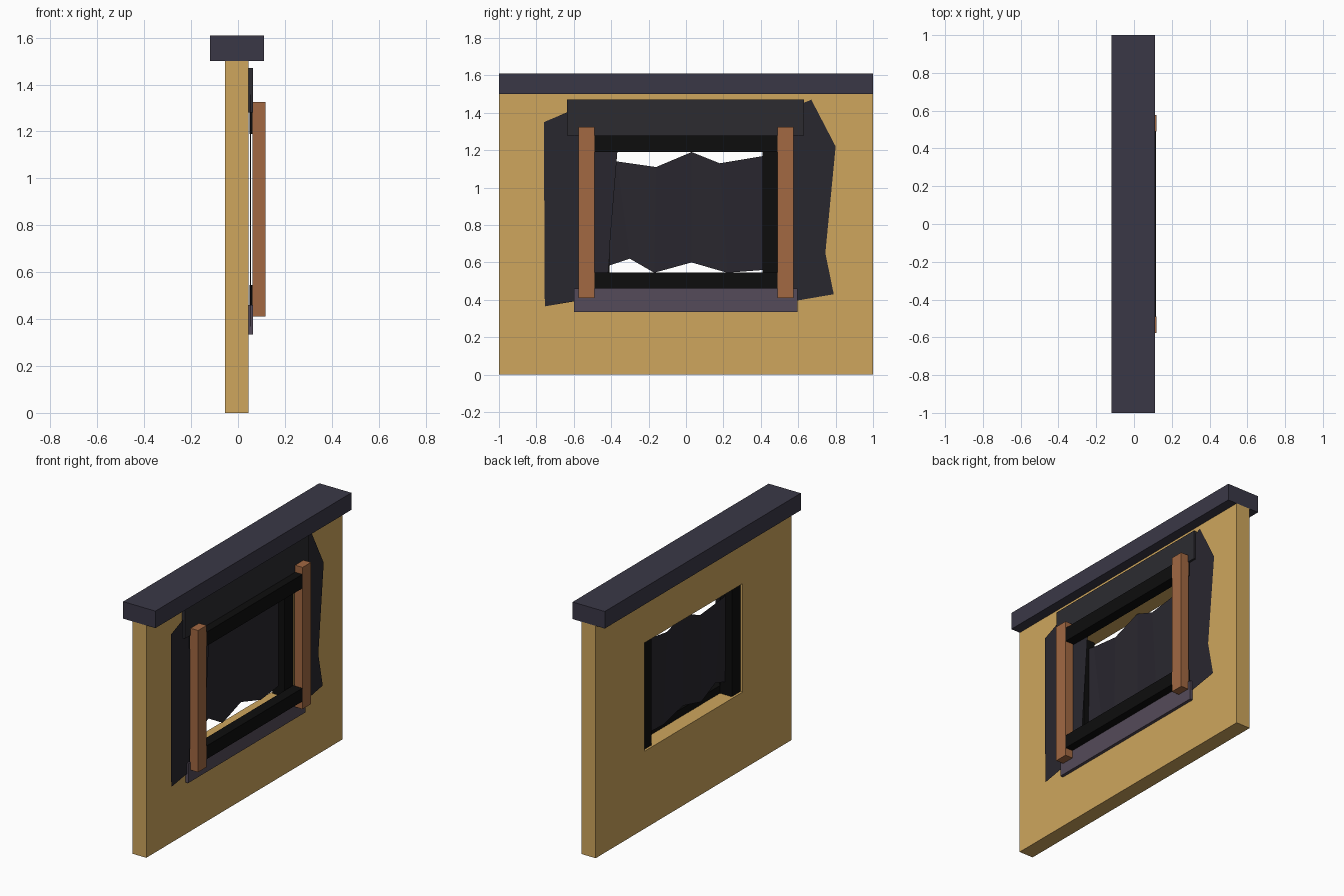
import bpy, bmesh

if "Cube" in bpy.data.objects:
    bpy.data.objects.remove(bpy.data.objects["Cube"])


def mat(name, c):
    m = bpy.data.materials.new(name)
    m.diffuse_color = (*c, 1)
    m.use_nodes = True
    m.node_tree.nodes["Principled BSDF"].inputs["Base Color"].default_value = m.diffuse_color
    return m


PLASTER = mat("plaster", (0.62, 0.38, 0.11))
SLATE = mat("slate", (0.042, 0.039, 0.062))
BLACK = mat("charred", (0.004, 0.004, 0.004))
WOOD = mat("wood", (0.36, 0.14, 0.055))
SILL = mat("grey_purple", (0.09, 0.07, 0.1))
CLOTH = mat("dark_cloth", (0.022, 0.02, 0.028))
HEAD = mat("dark_board", (0.025, 0.024, 0.03))


def finish(name, bm, material):
    me = bpy.data.meshes.new(name)
    bm.to_mesh(me)
    bm.free()
    ob = bpy.data.objects.new(name, me)
    bpy.context.collection.objects.link(ob)
    me.materials.append(material)
    return ob


def box(name, x, y, z, material):
    bm = bmesh.new()
    bmesh.ops.create_cube(bm, size=1)
    for v in bm.verts:
        for i, (a, b) in enumerate((x, y, z)):
            v.co[i] = a if v.co[i] < 0 else b
    return finish(name, bm, material)


def sheet(name, top, bottom, material):
    """Strip of cloth between two edges of (x, y, z) points."""
    bm = bmesh.new()
    a = [bm.verts.new(p) for p in top]
    b = [bm.verts.new(p) for p in bottom]
    for i in range(len(a) - 1):
        bm.faces.new((b[i], b[i + 1], a[i + 1], a[i]))
    return finish(name, bm, material)


# wall with a window opening: extruded ring
bm = bmesh.new()
X0, X1 = -0.055, 0.045
outer = [(-1, 0), (1, 0), (1, 1.5), (-1, 1.5)]
inner = [(-0.5, 0.5), (0.5, 0.5), (0.5, 1.2), (-0.5, 1.2)]
o = [bm.verts.new((X1, *p)) for p in outer]
n = [bm.verts.new((X1, *p)) for p in inner]
ring = [bm.faces.new((o[i], o[(i + 1) % 4], n[(i + 1) % 4], n[i])) for i in range(4)]
ext = bmesh.ops.extrude_face_region(bm, geom=ring, use_keep_orig=True)
for v in ext["geom"]:
    if isinstance(v, bmesh.types.BMVert):
        v.co.x = X0
bmesh.ops.recalc_face_normals(bm, faces=bm.faces)
finish("wall", bm, PLASTER)

# coping along the top
box("wall_cap", (-0.12, 0.11), (-1, 1), (1.5, 1.61), SLATE)

# window surround boards
box("head_board", (0.045, 0.065), (-0.635, 0.63), (1.28, 1.47), HEAD)
box("sill_board", (0.045, 0.065), (-0.6, 0.595), (0.335, 0.46), SILL)

# wooden posts, black rails and jambs
for side, s in (("left", -1), ("right", 1)):
    box(side + "_post", (0.062, 0.118), sorted((s * 0.49, s * 0.576)), (0.41, 1.325), WOOD)
    box(side + "_jamb", (-0.04, 0.044), sorted((s * 0.41, s * 0.499)), (0.5, 1.2), BLACK)
box("top_rail", (0.05, 0.117), (-0.575, 0.575), (1.19, 1.28), BLACK)
box("bottom_rail", (0.05, 0.117), (-0.575, 0.575), (0.46, 0.545), BLACK)

# torn curtain hanging inside the opening
sheet("torn_curtain",
      [(0.01, -0.45, 1.15), (0, -0.37, 1.14), (0.01, -0.16, 1.11),
       (0, 0.03, 1.19), (0.01, 0.18, 1.13), (0, 0.48, 1.18)],
      [(0.01, -0.45, 0.57), (0, -0.3, 0.62), (0.01, -0.17, 0.545),
       (0, 0.03, 0.6), (0.01, 0.22, 0.545), (0, 0.48, 0.565)], CLOTH)

# ragged dark cloth on the wall to either side
sheet("left_drape",
      [(0.052, -0.76, 1.35), (0.055, -0.5, 1.46), (0.052, -0.36, 1.28)],
      [(0.052, -0.755, 0.365), (0.055, -0.55, 0.4), (0.052, -0.425, 0.47)], CLOTH)
drape = [(0.5, 1.4), (0.67, 1.47), (0.8, 1.22), (0.745, 0.65), (0.79, 0.43), (0.5, 0.38)]
bm = bmesh.new()
bm.faces.new([bm.verts.new((0.052, *p)) for p in reversed(drape)])
bmesh.ops.reverse_faces(bm, faces=bm.faces)
finish("right_drape", bm, CLOTH)
